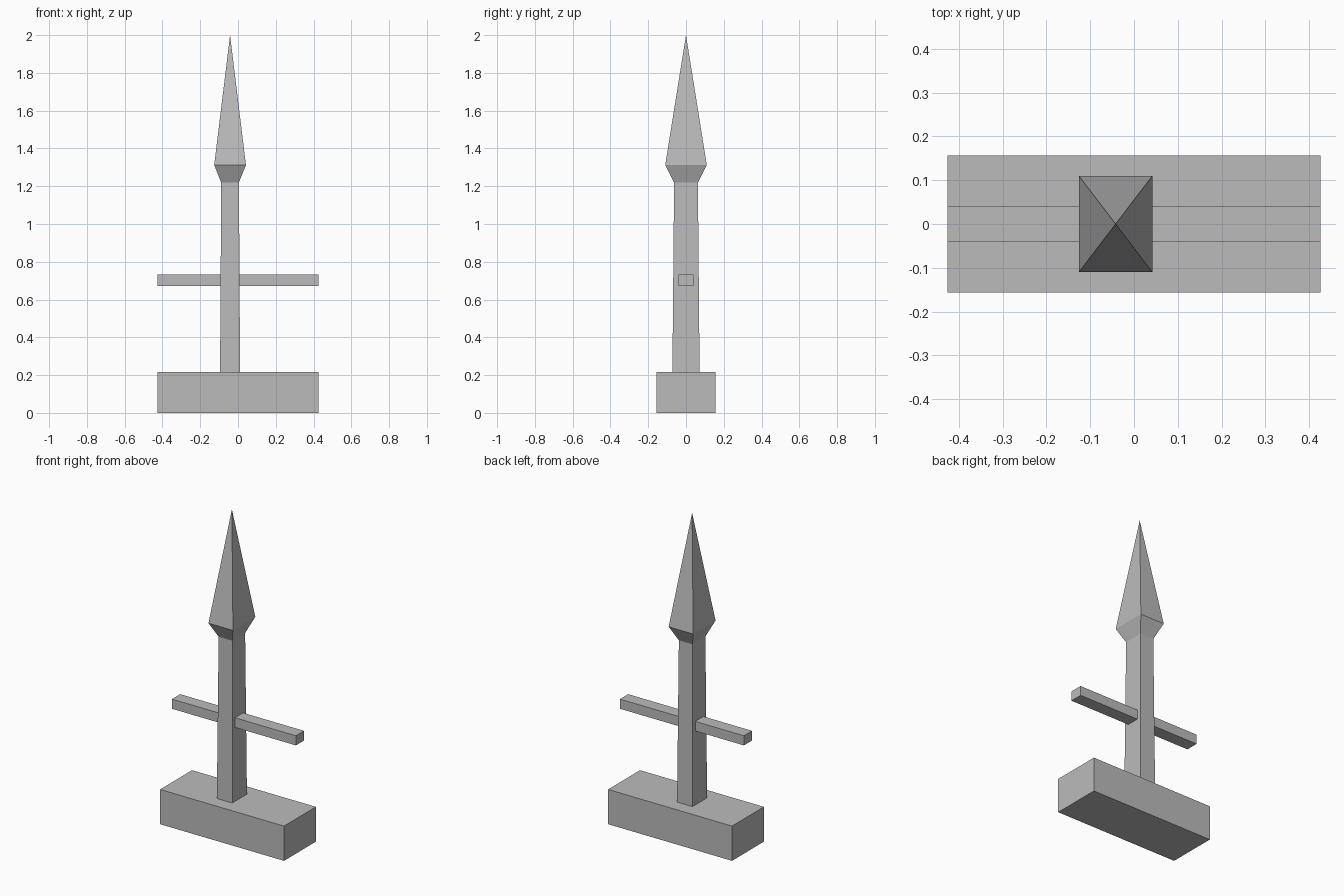
import bpy
import bmesh

default = bpy.data.objects.get("Cube")
if default:
    bpy.data.objects.remove(default, do_unlink=True)

grey = bpy.data.materials.new("stone grey")
grey.use_nodes = True
colour = (0.5, 0.5, 0.5, 1)
grey.diffuse_color = colour
grey.node_tree.nodes["Principled BSDF"].inputs["Base Color"].default_value = colour


def finish(name, bm):
    bmesh.ops.recalc_face_normals(bm, faces=bm.faces)
    mesh = bpy.data.meshes.new(name)
    bm.to_mesh(mesh)
    bm.free()
    mesh.materials.append(grey)
    obj = bpy.data.objects.new(name, mesh)
    bpy.context.collection.objects.link(obj)
    return obj


def box(name, size, bottom):
    bm = bmesh.new()
    bmesh.ops.create_cube(bm, size=1)
    bmesh.ops.scale(bm, vec=size, verts=bm.verts)
    bmesh.ops.translate(bm, vec=(0, 0, bottom + size[2] / 2), verts=bm.verts)
    return finish(name, bm)


def spire(name, x, rings, tip):
    """Rectangular rings (half width, half depth, height) rising to a point."""
    bm = bmesh.new()
    loops = [[bm.verts.new((x + sx * w, sy * d, z))
              for sx, sy in ((-1, -1), (1, -1), (1, 1), (-1, 1))]
             for w, d, z in rings]
    point = bm.verts.new((x, 0, tip))
    bm.faces.new(loops[0][::-1])
    for i in range(4):
        j = (i + 1) % 4
        for low, high in zip(loops, loops[1:]):
            bm.faces.new((low[i], low[j], high[j], high[i]))
        bm.faces.new((loops[-1][i], loops[-1][j], point))
    return finish(name, bm)


# Plinth and thin crossbar share the same length
LENGTH = 0.852
box("base", (LENGTH, 0.313, 0.216), 0)
box("crossbar", (LENGTH, 0.08, 0.06), 0.673)

# Tapered shaft flaring into the pointed head, set slightly off centre
spire("shaft_and_spearhead", -0.042,
      [(0.053, 0.072, 0.216), (0.047, 0.063, 1.22), (0.084, 0.11, 1.312)], 2.0)
